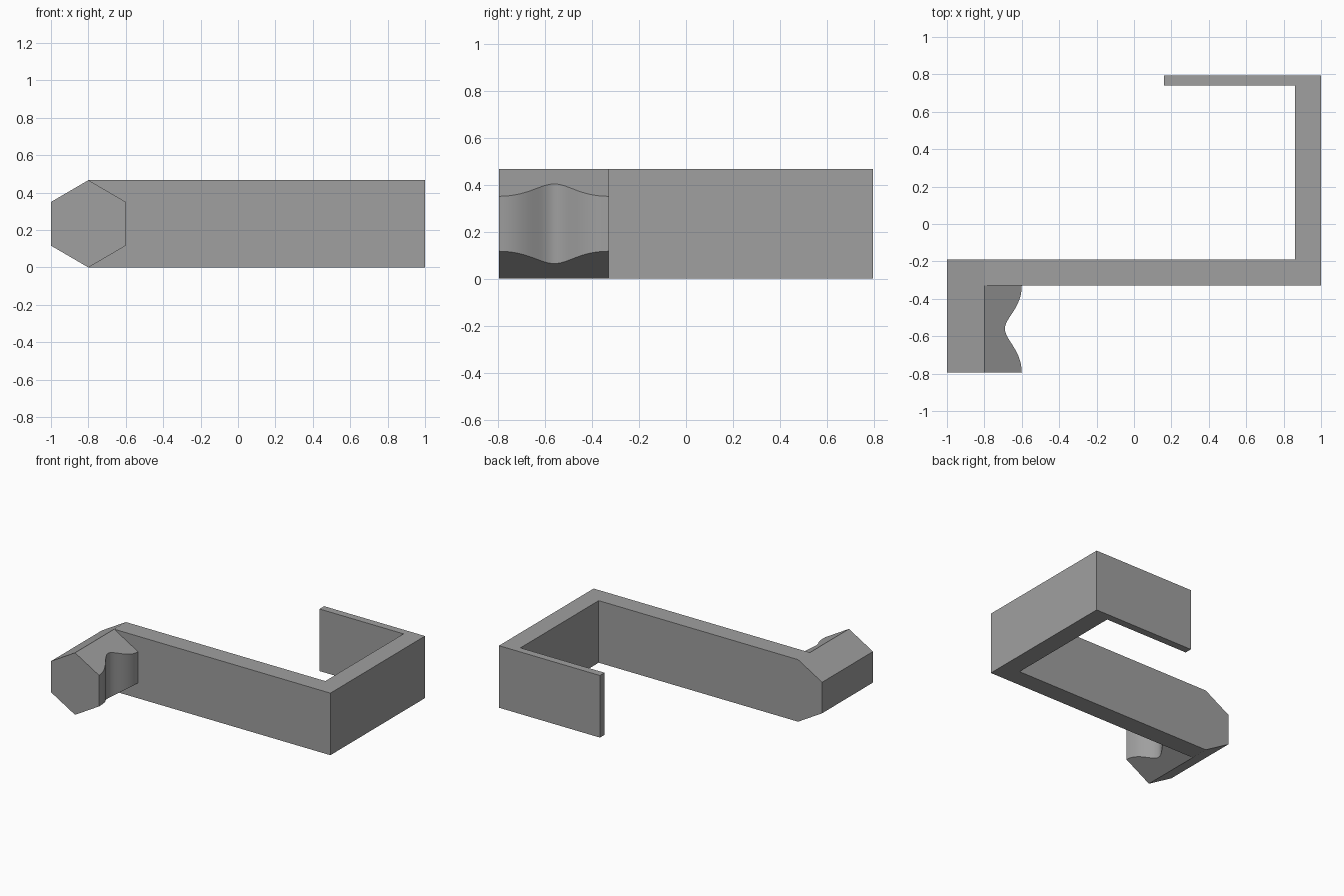
import bpy, bmesh
from mathutils import Vector
from mathutils.geometry import interpolate_bezier

if "Cube" in bpy.data.objects:
    bpy.data.objects.remove(bpy.data.objects["Cube"])

H = 0.467                      # height of the strip
LO, HI = H / 4, H * 3 / 4      # side corners of the hexagonal end
XC, XL, XR = -0.8, -1.0, -0.6  # hexagon ridge, left and right sides
Y0, Y1, Y2 = -0.795, -0.33, -0.19  # head front, arm front, arm back
YN, XN = -0.56, -0.69          # deepest point of the thumb notch

bm = bmesh.new()


def face(*pts):
    bm.faces.new([bm.verts.new(p) for p in pts])


def section(x, y):
    """Hexagon at y, with its right side cut back to x."""
    drop = (x - XC) / (XR - XC) * LO
    return [(XL, y, HI), (XC, y, H), (x, y, H - drop),
            (x, y, drop), (XC, y, 0), (XL, y, LO)]


def notch_half(y_end, y_mid, steps=14):
    s = 1 if y_mid > y_end else -1
    pts = interpolate_bezier(Vector((XR, y_end, 0)), Vector((XR, y_end + s * 0.12, 0)),
                             Vector((XN, y_mid - s * 0.06, 0)), Vector((XN, y_mid, 0)), steps)
    return [(p.x, p.y) for p in pts]


# hexagonal head with the scooped notch
rail = notch_half(Y0, YN) + notch_half(Y1, YN)[::-1][1:]
rings = [section(x, y) for x, y in rail]
for a, b in zip(rings, rings[1:]):
    for i in range(6):
        j = (i + 1) % 6
        face(a[i], a[j], b[j], b[i])
face(*rings[0])

# chamfered left end of the arm, continuing the head
a, b = section(XR, Y1), section(XR, Y2)
for i, j in ((0, 1), (4, 5), (5, 0)):
    face(a[i], a[j], b[j], b[i])

# arm, side wall and thin back plate from one plan outline
plan = [(XC, Y1), (1, Y1), (1, 0.795), (0.16, 0.795),
        (0.16, 0.74), (0.86, 0.74), (0.86, Y2), (XC, Y2)]
face(*[(x, y, H) for x, y in plan])
face(*[(x, y, 0) for x, y in plan])
for (xa, ya), (xb, yb) in list(zip(plan, plan[1:]))[1:-1]:
    face((xa, ya, 0), (xb, yb, 0), (xb, yb, H), (xa, ya, H))
# arm front around the head, and arm back with the pointed end
face(a[1], a[2], a[3], a[4], (1, Y1, 0), (1, Y1, H))
face(b[1], b[0], b[5], b[4], (0.86, Y2, 0), (0.86, Y2, H))

# weld and merge the coplanar strips
bmesh.ops.remove_doubles(bm, verts=bm.verts, dist=0.0005)
bmesh.ops.recalc_face_normals(bm, faces=bm.faces)
bmesh.ops.dissolve_limit(bm, angle_limit=0.002, verts=bm.verts, edges=bm.edges)

mesh = bpy.data.meshes.new("hook_bracket")
bm.to_mesh(mesh)
bm.free()
bracket = bpy.data.objects.new("hook_bracket", mesh)
bpy.context.collection.objects.link(bracket)

grey = bpy.data.materials.new("mid grey")
grey.diffuse_color = (0.35, 0.35, 0.35, 1)
grey.use_nodes = True
grey.node_tree.nodes["Principled BSDF"].inputs["Base Color"].default_value = grey.diffuse_color
mesh.materials.append(grey)

bpy.context.view_layer.objects.active = bracket
bracket.select_set(True)
bpy.ops.object.shade_smooth_by_angle(angle=0.5)
